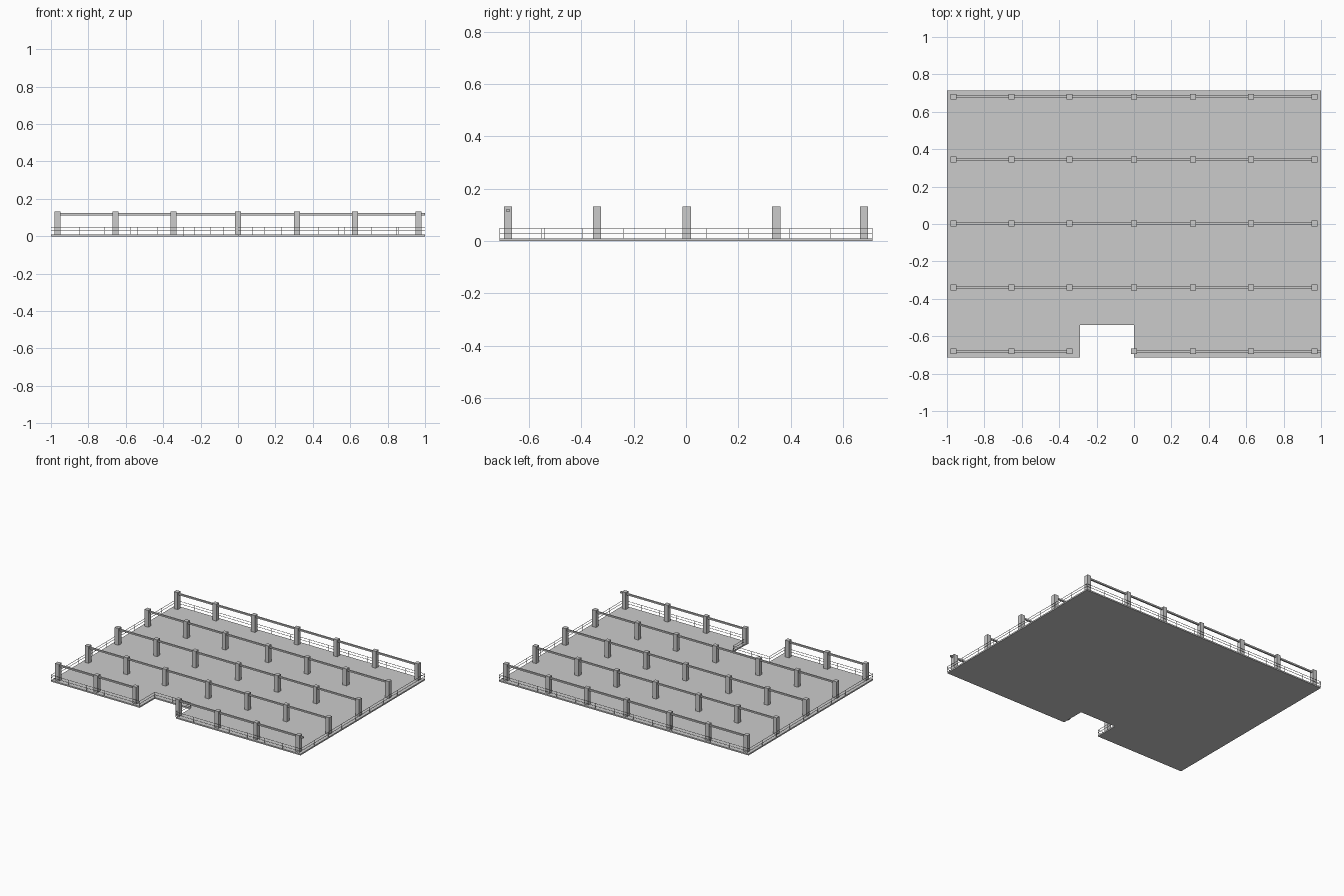
import bpy, bmesh

if "Cube" in bpy.data.objects:
    bpy.data.objects.remove(bpy.data.objects["Cube"])

W, D = 1.0, 0.712            # half width, half depth
NX0, NX1, NY = -0.29, 0.0, -0.54   # entrance notch
SLAB_TOP = 0.01

# outline of the floor with the notch, counter-clockwise
OUTLINE = [(-W, -D), (NX0, -D), (NX0, NY), (NX1, NY), (NX1, -D), (W, -D), (W, D), (-W, D)]


def finish(bm, name):
    bmesh.ops.recalc_face_normals(bm, faces=bm.faces)
    me = bpy.data.meshes.new(name)
    bm.to_mesh(me)
    bm.free()
    ob = bpy.data.objects.new(name, me)
    bpy.context.collection.objects.link(ob)
    return ob


def box(name, x0, x1, y0, y1, z0, z1):
    bm = bmesh.new()
    bmesh.ops.create_cube(bm, size=1)
    for v in bm.verts:
        v.co = (x1 if v.co.x > 0 else x0,
                y1 if v.co.y > 0 else y0,
                z1 if v.co.z > 0 else z0)
    return finish(bm, name)


# floor slab
bm = bmesh.new()
base = bm.faces.new([bm.verts.new((x, y, 0)) for x, y in OUTLINE])
top = bmesh.ops.extrude_face_region(bm, geom=[base])
for e in top["geom"]:
    if isinstance(e, bmesh.types.BMVert):
        e.co.z = SLAB_TOP
# keep a bottom face if the extrusion consumed it
bottom = [v for v in bm.verts if v.co.z == 0]
if not any(all(v.co.z == 0 for v in f.verts) for f in bm.faces):
    bm.faces.new(bottom)
finish(bm, "floor_slab")

# columns
XS = [-0.965, -0.655, -0.345, 0.0, 0.315, 0.625, 0.965]
YS = [-0.68, -0.34, 0.003, 0.345, 0.68]
H = 0.0155
for y in YS:
    for x in XS:
        box("column", x - H, x + H, y - H, y + H, SLAB_TOP, 0.132)

# roof beams, one per row; the front row is split by the entrance
for y in YS:
    spans = [(-0.965, -0.345), (0.0, 1.0)] if y == YS[0] else [(-0.965, 0.965)]
    r = 0.006 if abs(y) > 0.5 else 0.005
    for a, b in spans:
        box("beam", a, b, y - r, y + r, 0.112, 0.123)

# thin guard wires and short stakes along the edges
T = 0.001
for (ax, ay), (bx, by) in zip(OUTLINE, OUTLINE[1:] + OUTLINE[:1]):
    for z in (0.03, 0.048):
        box("guard_wire", min(ax, bx) - T, max(ax, bx) + T,
            min(ay, by) - T, max(ay, by) + T, z - T, z + T)
    n = max(1, round((abs(bx - ax) + abs(by - ay)) / 0.15))
    for i in range(n):
        x, y = ax + (bx - ax) * i / n, ay + (by - ay) * i / n
        box("guard_stake", x - T, x + T, y - T, y + T, SLAB_TOP, 0.05)
